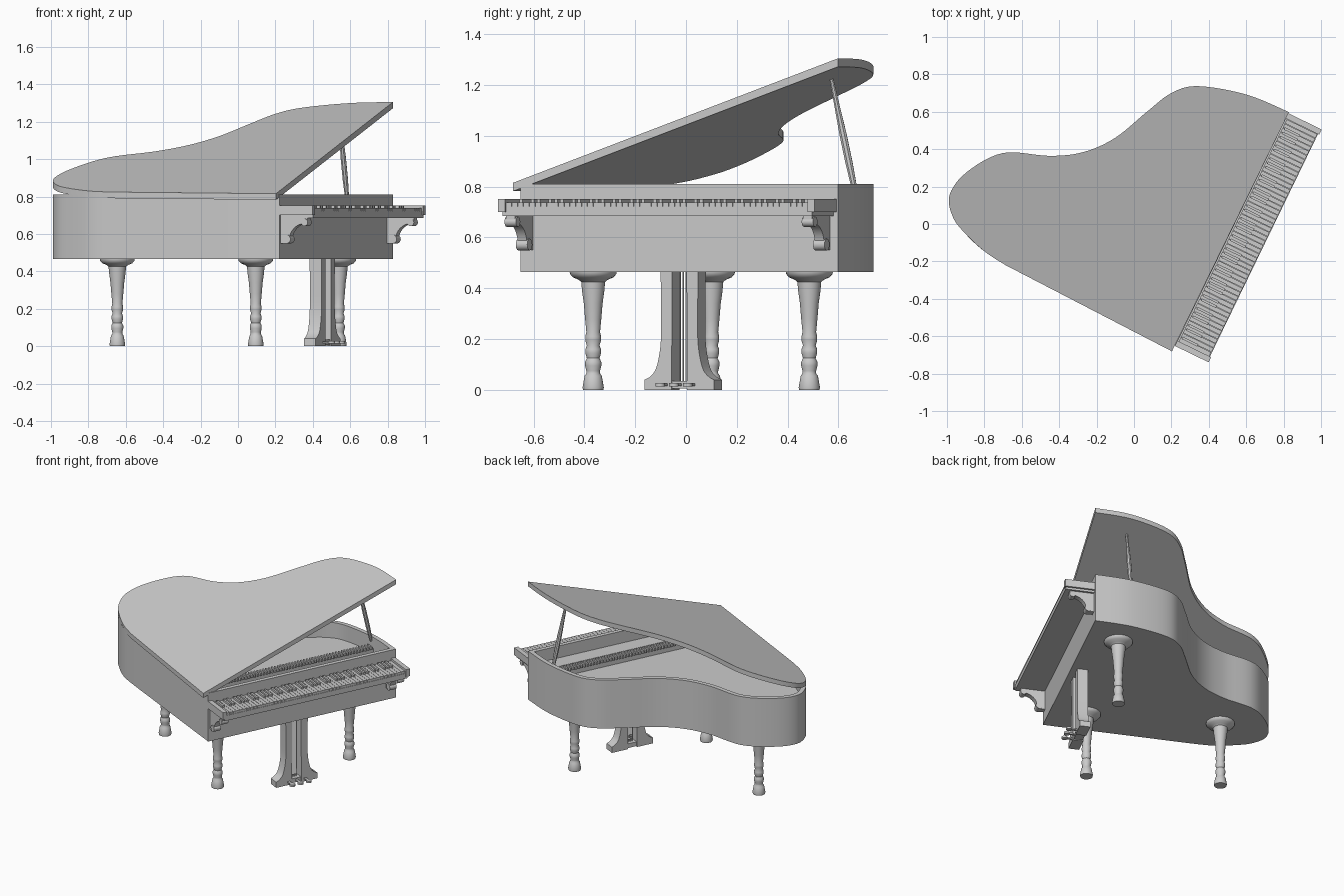
import bpy, bmesh, math
from mathutils import Vector

if "Cube" in bpy.data.objects:
    bpy.data.objects.remove(bpy.data.objects["Cube"])

# Parts are modelled with x along the keyboard and y toward the tail, then turned
TURN = math.radians(64.1)


def finish(name, bm, smooth=None):
    bmesh.ops.recalc_face_normals(bm, faces=bm.faces)
    mesh = bpy.data.meshes.new(name)
    bm.to_mesh(mesh)
    bm.free()
    obj = bpy.data.objects.new(name, mesh)
    bpy.context.collection.objects.link(obj)
    obj.rotation_euler.z = TURN
    if smooth:
        bpy.ops.object.select_all(action='DESELECT')
        obj.select_set(True)
        bpy.context.view_layer.objects.active = obj
        bpy.ops.object.shade_smooth_by_angle(angle=math.radians(smooth))
    return obj


def add_box(bm, x0, x1, y0, y1, z0, z1):
    verts = bmesh.ops.create_cube(bm, size=1)["verts"]
    for v in verts:
        v.co = Vector((x0 + (v.co.x + .5) * (x1 - x0),
                       y0 + (v.co.y + .5) * (y1 - y0),
                       z0 + (v.co.z + .5) * (z1 - z0)))


def box(name, *bounds):
    bm = bmesh.new()
    add_box(bm, *bounds)
    return finish(name, bm)


def add_loft(bm, loops, close=True):
    """Skin a stack of equal loops and cap both ends."""
    rings = [[bm.verts.new(p) for p in loop] for loop in loops]
    n = len(rings[0])
    for a, b in zip(rings, rings[1:]):
        for i in range(n):
            j = (i + 1) % n
            bm.faces.new((a[i], a[j], b[j], b[i]))
    bm.faces.new(rings[0][::-1])
    bm.faces.new(rings[-1])


def add_side_slab(bm, profile, x0, x1):
    """Extrude a y-z profile across x."""
    add_loft(bm, [[(x, y, z) for y, z in profile] for x in (x0, x1)])


def add_rod(bm, start, end, radii, sides=12):
    start, end = Vector(start), Vector(end)
    axis = (end - start).normalized()
    side = axis.orthogonal().normalized()
    other = axis.cross(side)
    loops = []
    for k, r in enumerate(radii):
        c = start.lerp(end, k / (len(radii) - 1))
        loops.append([c + r * (math.cos(a) * side + math.sin(a) * other)
                      for a in (math.tau * i / sides for i in range(sides))])
    add_loft(bm, loops)


def spline(points, steps=6):
    pts = [Vector(p) for p in points]
    pts = [pts[0]] + pts + [pts[-1]]
    out = []
    for p0, p1, p2, p3 in zip(pts, pts[1:], pts[2:], pts[3:]):
        for s in range(steps):
            t = s / steps
            out.append(.5 * (2 * p1 + (p2 - p0) * t + (2 * p0 - 5 * p1 + 4 * p2 - p3) * t * t
                             + (3 * p1 - p0 - 3 * p2 + p3) * t ** 3))
    return out + [pts[-1]]


def inset(loop, dist):
    out = []
    for i, p in enumerate(loop):
        a = (p - loop[i - 1]).normalized()
        b = (loop[(i + 1) % len(loop)] - p).normalized()
        na, nb = Vector((-a.y, a.x)), Vector((-b.y, b.x))
        out.append(p + (na + nb) * dist / (1 + na.dot(nb)))
    return out


# Wing-shaped plan shared by case and lid
BENT_SIDE = [(.9, -.484), (.885, -.238), (.812, .015), (.717, .126), (.57, .2), (.37, .292),
             (.228, .411), (.131, .564), (.036, .795), (-.14, .925), (-.29, .955),
             (-.388, .889), (-.44, .79), (-.482, .65)]
case_plan = [Vector((-.49, -.484))] + spline(BENT_SIDE + [(-.49, .5)])
lid_plan = [Vector((-.524, -.48))] + spline(BENT_SIDE + [(-.498, .52)])


def at_height(loop, z):
    return [(p.x, p.y, z) for p in loop]


# Hollow case with rim and soundboard floor
bm = bmesh.new()
inner = inset(case_plan, .03)
add_loft(bm, [at_height(case_plan, .465), at_height(case_plan, .81),
              at_height(inner, .81), at_height(inner, .7)])
finish("case", bm, 30)

# Raised lid, sloping up from the hinge side
bm = bmesh.new()
add_loft(bm, [[(p.x, p.y, z + .344 * (p.x + .524)) for p in lid_plan] for z in (.782, .815)])
finish("lid", bm, 30)

bm = bmesh.new()
add_rod(bm, (.854, -.235, .78), (.75, -.238, 1.23), (.011, .015, .015, .011, .008), 8)
finish("lid_prop", bm, 40)

# Pin block and row of dampers inside the case
box("pin_block", -.46, .865, -.455, -.34, .7, .725)
bm = bmesh.new()
add_box(bm, -.46, .855, -.262, -.238, .7, .735)
for i in range(60):
    x = -.44 + i * .0215
    add_box(bm, x, x + .01, -.28, -.225, .735, .755)
finish("dampers", bm)

# Keyboard
box("key_bed", -.475, .88, -.675, -.484, .685, .722)
bm = bmesh.new()
for x in (-.491, .862):
    add_box(bm, x, x + .031, -.682, -.484, .7, .752)
finish("key_cheeks", bm)

KEY_COUNT = 52
left, right = -.46, .862
pitch = (right - left) / KEY_COUNT
white, black = bmesh.new(), bmesh.new()
for i in range(KEY_COUNT):
    x = left + i * pitch
    add_box(white, x, x + pitch - .002, -.672, -.49, .722, .738)
    if i % 7 in (0, 2, 3, 5, 6) and i < KEY_COUNT - 1:
        add_box(black, x + pitch * .72, x + pitch * 1.25, -.59, -.5, .735, .752)
finish("white_keys", white)
finish("black_keys", black)

# Scroll brackets below the cheeks
arc = [(-.625 + .09 * math.sin(a), .565 + .09 * math.cos(a))
       for a in (math.pi / 2 * i / 8 for i in range(9))]
bracket = [(-.484, .55), (-.484, .687), (-.645, .687), (-.645, .655)] + arc + [(-.52, .55)]
for side, x in (("left", -.455), ("right", .845)):
    bm = bmesh.new()
    add_side_slab(bm, bracket, x - .02, x + .02)
    for y, z, r in ((-.522, .572, .023), (-.627, .662, .02)):
        add_rod(bm, (x - .025, y, z), (x + .025, y, z), (r, r), 16)
    finish(f"scroll_bracket_{side}", bm, 35)

# Turned legs
LEG = [(.04, 0), (.042, .01), (.034, .055), (.027, .065), (.027, .075), (.032, .095),
       (.032, .11), (.025, .125), (.031, .145), (.031, .16), (.025, .175), (.031, .195),
       (.031, .21), (.027, .228), (.032, .28), (.037, .34), (.044, .39), (.047, .425),
       (.058, .434), (.08, .443), (.092, .457), (.093, .467)]
for name, x, y in (("front_left_leg", -.287, -.245), ("front_right_leg", .672, -.273),
                   ("tail_leg", -.192, .624)):
    bm = bmesh.new()
    ring = [(math.cos(a), math.sin(a)) for a in (math.tau * i / 24 for i in range(24))]
    add_loft(bm, [[(x + r * c, y + r * s, z) for c, s in ring] for r, z in LEG])
    finish(name, bm, 40)

# Pedal lyre: mirrored columns, base, rods and pedals
MID, DEPTH = .187, -.41
column = spline([(.082, .467), (.08, .3), (.082, .18), (.1, .09), (.125, .055), (.152, .04)], 4)
column = [Vector((.032, .467))] + column + [Vector((.152, 0)), Vector((.034, 0))]
for side, sign in (("left", -1), ("right", 1)):
    bm = bmesh.new()
    add_loft(bm, [[(MID + sign * p.x, DEPTH + d, p.y) for p in column] for d in (-.035, .035)])
    finish(f"lyre_column_{side}", bm, 35)
box("lyre_base", MID - .1, MID + .1, DEPTH - .03, DEPTH + .03, .005, .035)

bm = bmesh.new()
for dx in (-.015, 0, .015):
    add_rod(bm, (MID + dx, DEPTH, .03), (MID + dx, DEPTH, .467), (.004, .004), 8)
finish("pedal_rods", bm, 40)

bm = bmesh.new()
for dx in (-.06, 0, .06):
    x = MID + dx
    add_box(bm, x - .008, x + .008, DEPTH - .08, DEPTH, .016, .026)
    add_rod(bm, (x, DEPTH - .085, .014), (x, DEPTH - .085, .028), (.019, .019), 12)
finish("pedals", bm, 40)
